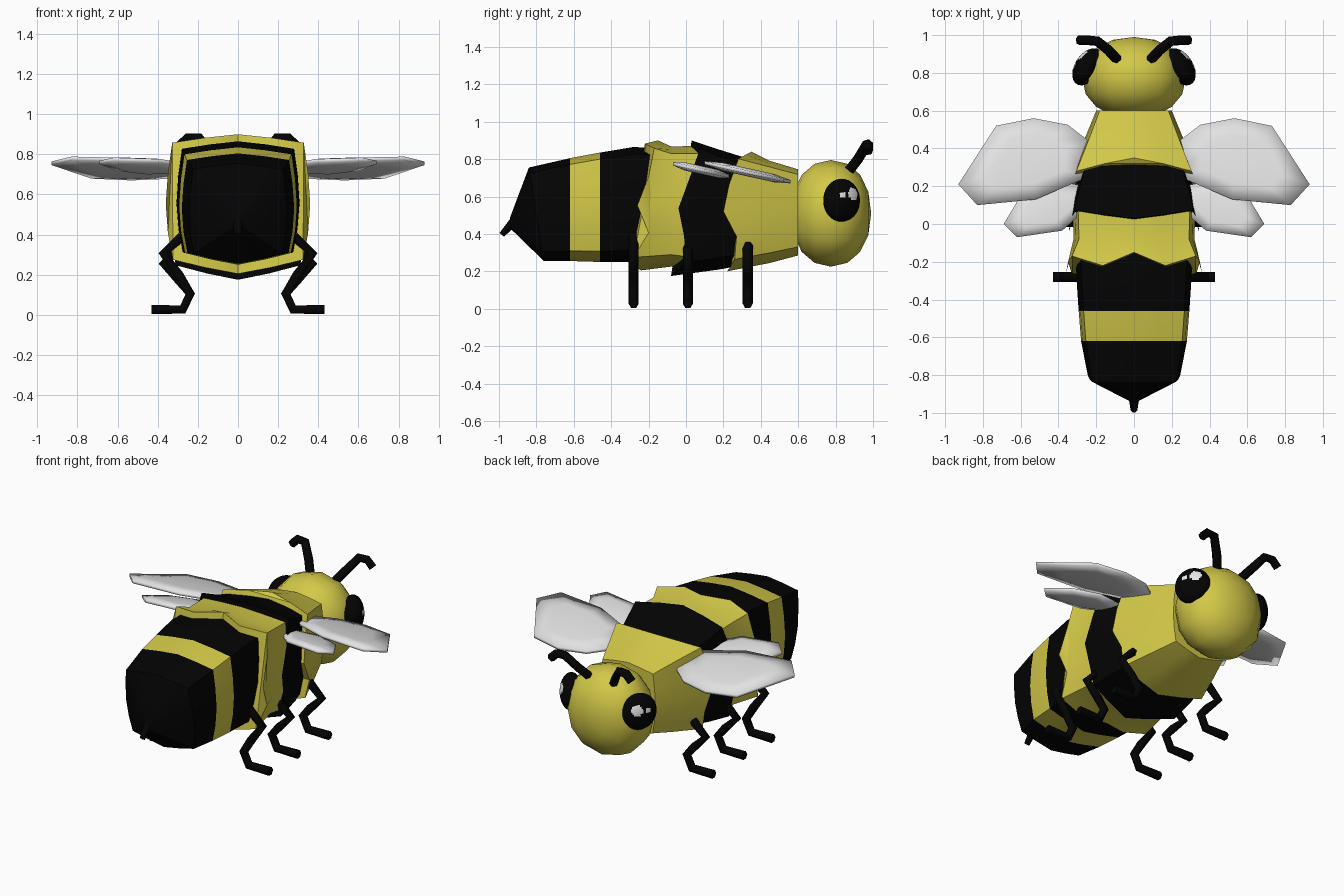
import bpy, bmesh, math
from mathutils import Vector, Matrix

if "Cube" in bpy.data.objects:
    bpy.data.objects.remove(bpy.data.objects["Cube"])


def material(name, rgb):
    m = bpy.data.materials.new(name)
    m.diffuse_color = (*rgb, 1)
    m.use_nodes = True
    m.node_tree.nodes["Principled BSDF"].inputs["Base Color"].default_value = m.diffuse_color
    return m


YELLOW = material("honey yellow", (0.65, 0.58, 0.065))
BLACK = material("black", (0.001, 0.001, 0.001))
GREY = material("wing grey", (0.76, 0.76, 0.76))
WHITE = material("eye shine", (0.80, 0.80, 0.80))


def finish(bm, name, mats, smooth=35, mirror=False):
    bmesh.ops.recalc_face_normals(bm, faces=bm.faces)
    me = bpy.data.meshes.new(name)
    bm.to_mesh(me)
    bm.free()
    ob = bpy.data.objects.new(name, me)
    bpy.context.collection.objects.link(ob)
    for m in mats:
        me.materials.append(m)
    bpy.ops.object.select_all(action='DESELECT')
    bpy.context.view_layer.objects.active = ob
    ob.select_set(True)
    bpy.ops.object.shade_smooth_by_angle(angle=math.radians(smooth))
    if mirror:
        ob.modifiers.new("Mirror", 'MIRROR')
    return ob


# Body cross-section: right half from top to bottom, boxy with a shallow ridge
SECTION = [(0, 1), (.46, .95), (.91, .88), (.97, .45), (1, 0),
           (.97, -.42), (.90, -.80), (.46, -.91), (0, -1)]


def ring(bm, y, w, top, bottom):
    """y is one number or nine values for a ragged edge."""
    ys = y if isinstance(y, list) else [y] * 9
    c, h = (top + bottom) / 2, (top - bottom) / 2
    half = [(u * w, ys[i], c + v * h) for i, (u, v) in enumerate(SECTION)]
    full = half + [(-x, yy, z) for x, yy, z in half[-2:0:-1]]
    return [bm.verts.new(p) for p in full]


def shell(name, rings, mats, stripe=lambda i: 0):
    bm = bmesh.new()
    loops = [ring(bm, *r) for r in rings]
    for i, (a, b) in enumerate(zip(loops, loops[1:])):
        for k in range(16):
            j = (k + 1) % 16
            bm.faces.new((a[k], a[j], b[j], b[k])).material_index = stripe(i)
    bm.faces.new(loops[0])
    bmesh.ops.triangulate(bm, faces=[bm.faces.new(loops[-1])])
    return finish(bm, name, mats)


def tilt(y, amount):
    return [y - amount * v for _, v in SECTION]


# Abdomen with one yellow stripe
shell("abdomen", [
    (-0.94, .02, .49, .43),
    (tilt(-0.80, .04), .245, .755, .255),
    (-0.62, .28, .805, .255),
    (-0.46, .293, .835, .25),
    (-0.28, .305, .865, .25),
    (-0.12, .31, .855, .25)],
    [BLACK, YELLOW], lambda i: 1 if i == 2 else 0)

# Overlapping fur bands with ragged rear edges
shell("rear_fur_band", [
    (.10, .325, .87, .20),
    (-.08, .32, .868, .225),
    ([-.15, -.22, -.17, -.20, -.26, -.20, -.28, -.30, -.24], .36, .90, .205)],
    [YELLOW])
shell("middle_fur_band", [
    (.34, .27, .80, .24),
    (.18, .32, .85, .21),
    ([.03, .05, .075, .02, -.04, -.01, 0, -.04, -.08], .345, .90, .175)],
    [BLACK])
shell("front_fur_band", [
    (.60, .20, .745, .285),
    (.45, .262, .79, .245),
    ([.35, .32, .28, .23, .20, .27, .26, .24, .22], .335, .84, .20)],
    [YELLOW])


def ball(bm, center, size, segs, rows, power=1):
    bmesh.ops.create_uvsphere(bm, u_segments=segs, v_segments=rows, radius=1)
    for v in bm.verts:
        x, y, z = (math.copysign(abs(c) ** power, c) for c in v.co)
        v.co = Vector(center) + Vector((x * size[0], z * size[1], y * size[2]))


# Head, slightly boxy, poles along y
bm = bmesh.new()
ball(bm, (0, .775, .51), (.275, .215, .285), 12, 8, .93)
finish(bm, "head", [YELLOW], 40)

# Eyes turned outwards and forwards, with two shine spots chosen by position
bm = bmesh.new()
ball(bm, (0, 0, 0), (.068, .108, .115), 48, 40)
for f in bm.faces:
    n, t, z = f.calc_center_median()
    big = math.hypot(t - .035, z - .035) < .034
    small = math.hypot(t + .033, z - .03) < .018
    f.material_index = int(n > 0 and (big or small))
bm.transform(Matrix.Translation((.245, .832, .58)) @ Matrix.Rotation(math.radians(33), 4, 'Z'))
finish(bm, "eyes", [BLACK, WHITE], 40, mirror=True)


# Tubes for antennae, legs and sting
def tube(name, pts, r, radii=None, mirror=True):
    cu = bpy.data.curves.new(name, 'CURVE')
    cu.dimensions = '3D'
    cu.bevel_depth, cu.bevel_resolution, cu.use_fill_caps = r, 1, True
    sp = cu.splines.new('POLY')
    sp.points.add(len(pts) - 1)
    for i, p in enumerate(pts):
        sp.points[i].co = (*p, 1)
        sp.points[i].radius = radii[i] if radii else 1
    ob = bpy.data.objects.new(name, cu)
    bpy.context.collection.objects.link(ob)
    cu.materials.append(BLACK)
    bpy.ops.object.select_all(action='DESELECT')
    bpy.context.view_layer.objects.active = ob
    ob.select_set(True)
    bpy.ops.object.convert(target='MESH')
    if mirror:
        bpy.context.object.modifiers.new("Mirror", 'MIRROR')


tube("antennae", [(.07, .85, .71), (.135, .92, .80), (.195, .968, .88),
                  (.25, .973, .88), (.29, .973, .84)], .027)
for label, y, dz in (("rear", -.28, 0), ("middle", .01, -.05), ("front", .33, -.05)):
    tube(label + "_legs", [(.28, y, .39 + dz), (.372, y, .305 + dz),
                           (.295, y, .20 + dz / 2), (.238, y, .105),
                           (.275, y, .027), (.43, y, .027)], .027)
tube("sting", [(0, -.90, .49), (0, -.985, .395)], .026, [1.2, .7], mirror=False)


# Wings: lens-shaped plates, tilted down to the front
def wing(name, outline, y0, z0, thick):
    bm = bmesh.new()
    n = len(outline)
    cx, cy = sum(p[0] for p in outline) / n, sum(p[1] for p in outline) / n

    def loop(scale, dz):
        vs = []
        for x, y in outline:
            yy = cy + (y - cy) * scale
            vs.append(bm.verts.new((cx + (x - cx) * scale, yy,
                                    z0 - .22 * (yy - y0) + dz)))
        return vs

    loops = [loop(.6, -thick), loop(1, -thick * .4), loop(1, thick * .4), loop(.6, thick)]
    for a, b in zip(loops, loops[1:]):
        for k in range(n):
            j = (k + 1) % n
            bm.faces.new((a[k], a[j], b[j], b[k]))
    bm.faces.new(loops[0])
    bm.faces.new(loops[-1])
    finish(bm, name, [GREY], 120, mirror=True)


wing("front_wings", [(.24, .44), (.35, .525), (.53, .56), (.73, .52), (.93, .21),
                     (.83, .10), (.52, .13), (.24, .25)], .10, .78, .022)
wing("rear_wings", [(.24, .20), (.45, .23), (.60, .15), (.69, 0), (.62, -.07),
                    (.38, -.035), (.24, .09)], -.07, .775, .022)
